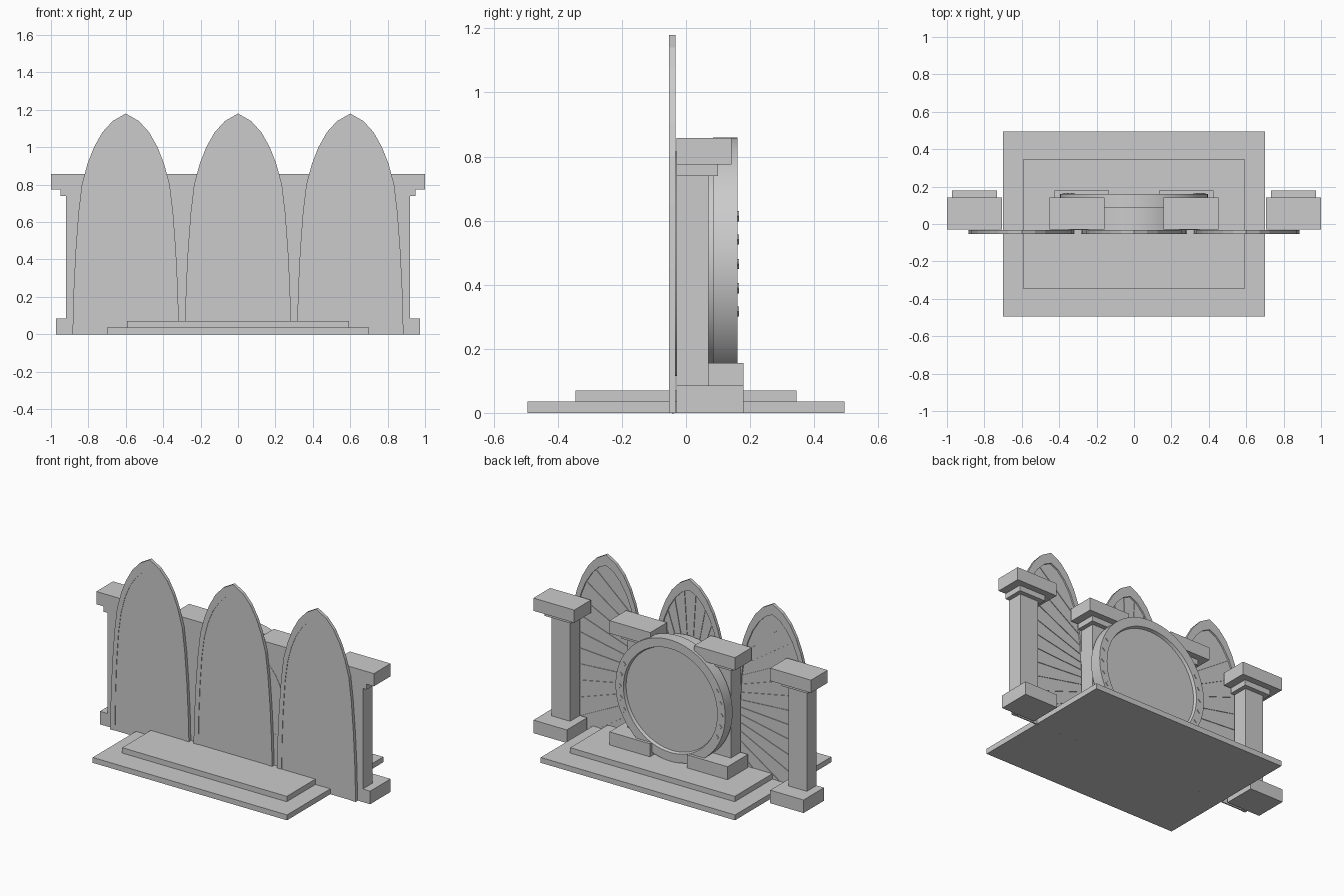
import bpy, bmesh, math
from mathutils import Vector, Matrix

if "Cube" in bpy.data.objects:
    bpy.data.objects.remove(bpy.data.objects["Cube"])


def finish(name, bm, smooth=False):
    bmesh.ops.remove_doubles(bm, verts=bm.verts, dist=1e-5)
    bmesh.ops.recalc_face_normals(bm, faces=bm.faces)
    me = bpy.data.meshes.new(name)
    bm.to_mesh(me)
    bm.free()
    ob = bpy.data.objects.new(name, me)
    bpy.context.collection.objects.link(ob)
    if smooth:
        bpy.ops.object.select_all(action='DESELECT')
        ob.select_set(True)
        bpy.context.view_layer.objects.active = ob
        bpy.ops.object.shade_smooth_by_angle(angle=math.radians(30))
    return ob


def add_box(bm, x0, x1, y0, y1, z0, z1):
    m = Matrix.Translation(((x0 + x1) / 2, (y0 + y1) / 2, (z0 + z1) / 2)) \
        @ Matrix.Diagonal((x1 - x0, y1 - y0, z1 - z0, 1))
    bmesh.ops.create_cube(bm, size=1, matrix=m)


def box(name, *dims):
    bm = bmesh.new()
    add_box(bm, *dims)
    return finish(name, bm)


# Stepped platform
box("platform_lower", -0.7, 0.7, -0.495, 0.495, 0, 0.035)
box("platform_upper", -0.593, 0.593, -0.345, 0.345, 0.035, 0.07)


# Half columns: base, shaft, neck and capital
def column(name, cx, floor, base_in, base_out):
    bm = bmesh.new()
    s = 1 if cx > 0 else -1
    xs = sorted((cx - s * base_in, cx + s * base_out))
    add_box(bm, xs[0], xs[1], -0.03, 0.18, floor, floor + 0.085)
    for hw, y1, z0, z1 in ((0.067, 0.07, floor + 0.085, 0.74),
                           (0.095, 0.10, 0.74, 0.775),
                           (0.147, 0.142, 0.775, 0.858)):
        add_box(bm, cx - hw, cx + hw, -0.03, y1, z0, z1)
    finish(name, bm)


for s, side in ((-1, "left"), (1, "right")):
    column("outer_column_" + side, s * 0.853, 0, 0.12, 0.12)
    column("inner_column_" + side, s * 0.305, 0.07, 0.172, 0.12)

# Pointed arch half profiles (half width, height)
OUTER = [(0.285, 0), (0.278, 0.25), (0.268, 0.45), (0.253, 0.65), (0.235, 0.8),
         (0.205, 0.91), (0.17, 1.0), (0.125, 1.08), (0.07, 1.14), (0, 1.18)]
INNER = [(0.25, 0), (0.246, 0.25), (0.238, 0.45), (0.224, 0.65), (0.206, 0.78),
         (0.18, 0.88), (0.145, 0.965), (0.1, 1.035), (0.052, 1.085), (0, 1.11)]


def outline(half):
    return half + [(-x, z) for x, z in half[-2::-1]]


def inside_width(z):
    for (x0, z0), (x1, z1) in zip(INNER, INNER[1:]):
        if z0 <= z <= z1:
            return x0 + (x1 - x0) * (z - z0) / (z1 - z0)
    return -1


def arch_frame(name, cx):
    bm = bmesh.new()
    y0, y1 = -0.053, -0.032
    ring = [[bm.verts.new((cx + x, y, z)) for x, z in outline(h)]
            for h, y in ((OUTER, y0), (OUTER, y1), (INNER, y1), (INNER, y0))]
    for k in range(4):
        a, b = ring[k], ring[(k + 1) % 4]
        for i in range(len(a) - 1):
            bm.faces.new((a[i], a[i + 1], b[i + 1], b[i]))
    for i in (0, -1):
        bm.faces.new([r[i] for r in ring])
    finish(name, bm)


def arch_panel(name, cx):
    bm = bmesh.new()
    f = bm.faces.new([bm.verts.new((cx + x, -0.050, z)) for x, z in outline(INNER)])
    ext = bmesh.ops.extrude_face_region(bm, geom=[f], use_keep_orig=True)
    bmesh.ops.translate(bm, vec=(0, 0.008, 0),
                        verts=[v for v in ext["geom"] if isinstance(v, bmesh.types.BMVert)])
    finish(name, bm)


# Sunburst ridges radiating from the medallion centre, clipped to an arch
CZ = 0.465


def sun_rays(name, cx):
    bm = bmesh.new()
    for k in range(48):
        a = 2 * math.pi * (k + 0.5) / 48
        d = Vector((math.cos(a), 0, math.sin(a)))
        hits = [r * 0.004 for r in range(55, 280)
                if abs(d.x * r * 0.004 - cx) < inside_width(CZ + d.z * r * 0.004)]
        if len(hits) < 6:
            continue
        r0, r1 = hits[0], hits[-1]
        m = Matrix.Translation(Vector((0, -0.0405, CZ)) + d * (r0 + r1) / 2) \
            @ Matrix.Rotation(-a, 4, 'Y') @ Matrix.Diagonal((r1 - r0, 0.005, 0.007, 1))
        bmesh.ops.create_cube(bm, size=1, matrix=m)
    finish(name, bm)


for cx, side in ((-0.6, "left"), (0, "middle"), (0.6, "right")):
    arch_frame("arch_frame_" + side, cx)
    arch_panel("arch_panel_" + side, cx)
    sun_rays("sun_rays_" + side, cx)

# Round medallion: drum, rim and recessed disc, turned about the y axis
profile = [(0, -0.032), (0.35, -0.032), (0.35, 0.085), (0.395, 0.085),
           (0.395, 0.161), (0.338, 0.161), (0.332, 0.142), (0, 0.142)]
bm = bmesh.new()
vs = [bm.verts.new((r, y, CZ)) for r, y in profile]
es = [bm.edges.new(p) for p in zip(vs, vs[1:])]
bmesh.ops.spin(bm, geom=vs + es, cent=(0, 0, CZ), axis=(0, 1, 0),
               angle=2 * math.pi, steps=64, use_merge=True)
finish("medallion", bm, smooth=True)

# Small diamond studs on both sides of the rim
bm = bmesh.new()
for s in (-1, 1):
    for deg in (-24, -12, 0, 12, 24):
        a = math.radians(deg)
        m = Matrix.Translation((s * 0.366 * math.cos(a), 0.1625, CZ + 0.366 * math.sin(a))) \
            @ Matrix.Rotation(math.pi / 2, 4, 'X')
        bmesh.ops.create_cone(bm, cap_ends=True, segments=4, radius1=0.016,
                              radius2=0.016, depth=0.006, matrix=m)
finish("rim_studs", bm)
